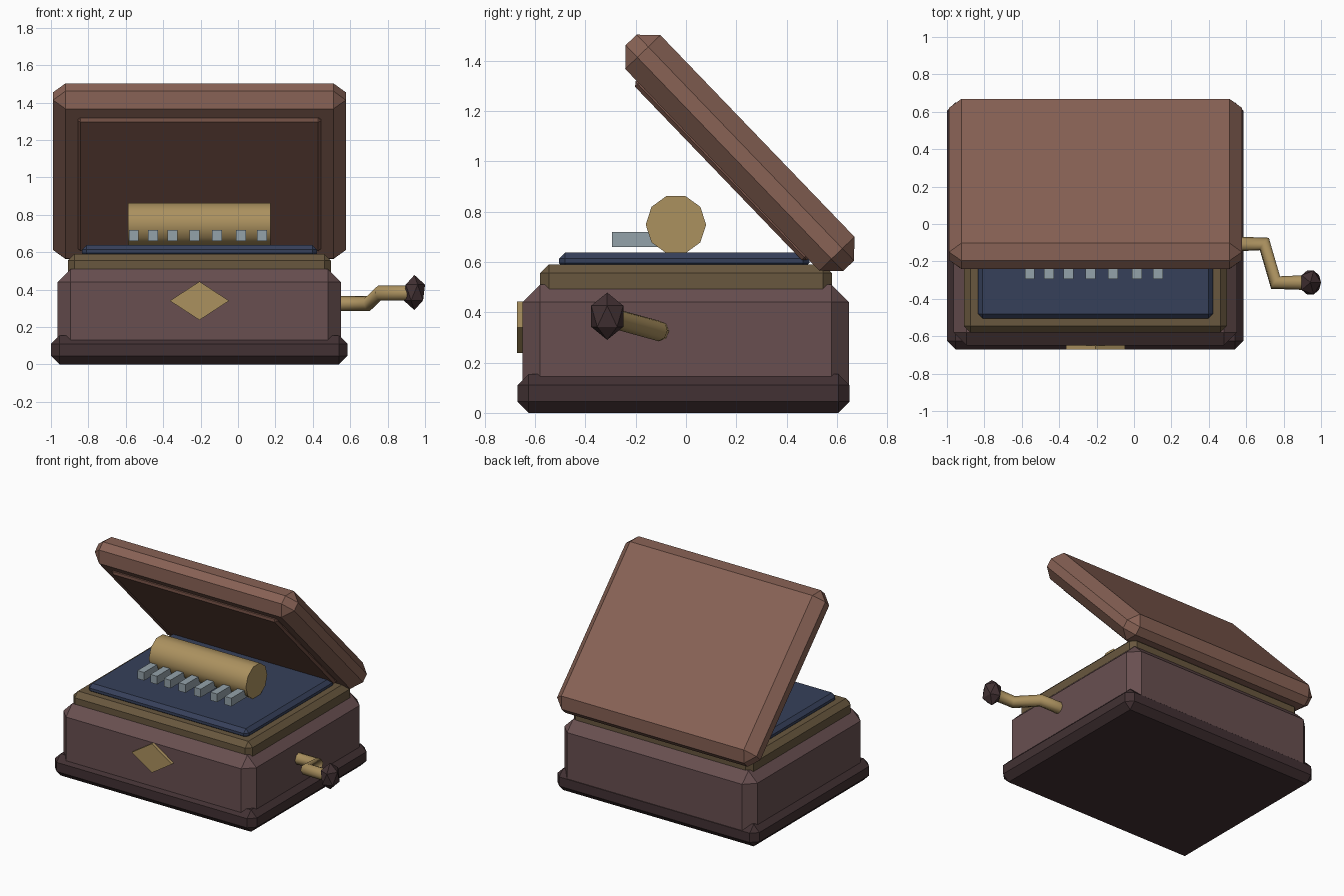
import bpy, math
from mathutils import Vector, Matrix

if "Cube" in bpy.data.objects:
    bpy.data.objects.remove(bpy.data.objects["Cube"], do_unlink=True)


def material(name, rgb):
    # 8-bit screen colour to linear
    lin = [((c / 255 + 0.055) / 1.055) ** 2.4 for c in rgb] + [1]
    m = bpy.data.materials.new(name)
    m.use_nodes = True
    m.diffuse_color = lin
    m.node_tree.nodes["Principled BSDF"].inputs["Base Color"].default_value = lin
    return m


lid_wood = material("lid_wood", (136, 98, 85))
lining_wood = material("lining_wood", (120, 84, 72))
body_wood = material("body_wood", (104, 79, 80))
dark_wood = material("dark_wood", (66, 49, 51))
bronze = material("bronze", (104, 87, 62))
felt = material("blue_felt", (54, 64, 90))
brass = material("brass", (171, 145, 95))
steel = material("steel", (148, 162, 170))


def finish(name, mat):
    ob = bpy.context.object
    ob.name = name
    ob.data.materials.append(mat)
    return ob


def box(name, mat, lo, hi, bevel=0, matrix=None):
    """Chamfered box between two corners, optionally in a tilted frame."""
    lo, hi = Vector(lo), Vector(hi)
    bpy.ops.mesh.primitive_cube_add(size=1)
    ob = finish(name, mat)
    ob.data.transform(Matrix.Translation((lo + hi) / 2) @ Matrix.Diagonal((*(hi - lo), 1)))
    if matrix:
        ob.matrix_world = matrix
    if bevel:
        mod = ob.modifiers.new("chamfer", "BEVEL")
        mod.width, mod.segments = bevel, 1
    return ob


# Stacked case
box("base_plinth", dark_wood, (-1, -0.67, 0), (0.585, 0.65, 0.155), 0.045)
box("case_body", body_wood, (-0.965, -0.65, 0.01), (0.55, 0.648, 0.51), 0.07)
box("upper_trim", bronze, (-0.91, -0.58, 0.45), (0.497, 0.58, 0.59), 0.035)
box("felt_deck", felt, (-0.835, -0.505, 0.57), (0.422, 0.49, 0.638), 0.025)

# Open lid, built flat and tilted about x
tilt = Matrix.Translation((-0.206, 0.214, 1.033)) @ Matrix.Rotation(math.radians(-46.1), 4, "X")
box("lid", lid_wood, (-0.783, -0.623, -0.097), (0.783, 0.623, 0.097), 0.067, tilt)
box("lid_lining", lining_wood, (-0.65, -0.492, -0.118), (0.65, 0.492, -0.06), 0.015, tilt)

# Music drum
bpy.ops.mesh.primitive_cylinder_add(vertices=10, radius=0.12, depth=0.762)
drum = finish("music_drum", brass)
drum.data.transform(Matrix.Rotation(math.pi / 2, 4, "Y"))
drum.location = (-0.207, -0.04, 0.748)
bpy.ops.object.shade_smooth_by_angle(angle=math.radians(40))

# Comb teeth
for i, x in enumerate((-0.557, -0.455, -0.35, -0.233, -0.112, 0.016, 0.128)):
    box(f"comb_tooth_{i + 1}", steel, (x - 0.026, -0.295, 0.66), (x + 0.026, -0.08, 0.718))

# Front diamond plaque
bpy.ops.mesh.primitive_cylinder_add(vertices=4, radius=1, depth=0.06)
plaque = finish("diamond_plaque", brass)
plaque.data.transform(Matrix.Diagonal((0.158, 0.103, 1, 1)))
plaque.rotation_euler.x = math.pi / 2
plaque.location = (-0.206, -0.642, 0.34)

# Crank arm
path = [(0.5, -0.107, 0.325), (0.697, -0.107, 0.325), (0.757, -0.313, 0.382), (0.95, -0.313, 0.382)]
curve = bpy.data.curves.new("crank_arm", "CURVE")
curve.dimensions = "3D"
curve.bevel_depth, curve.bevel_resolution = 0.041, 2
curve.use_fill_caps = True
spline = curve.splines.new("POLY")
spline.points.add(len(path) - 1)
for p, co in zip(spline.points, path):
    p.co = (*co, 1)
spline.use_smooth = True
curve.materials.append(brass)
bpy.context.collection.objects.link(bpy.data.objects.new("crank_arm", curve))

# Crank knob
bpy.ops.mesh.primitive_ico_sphere_add(subdivisions=1, radius=1)
knob = finish("crank_knob", dark_wood)
knob.scale = (0.064, 0.075, 0.094)
knob.location = (0.943, -0.313, 0.384)
